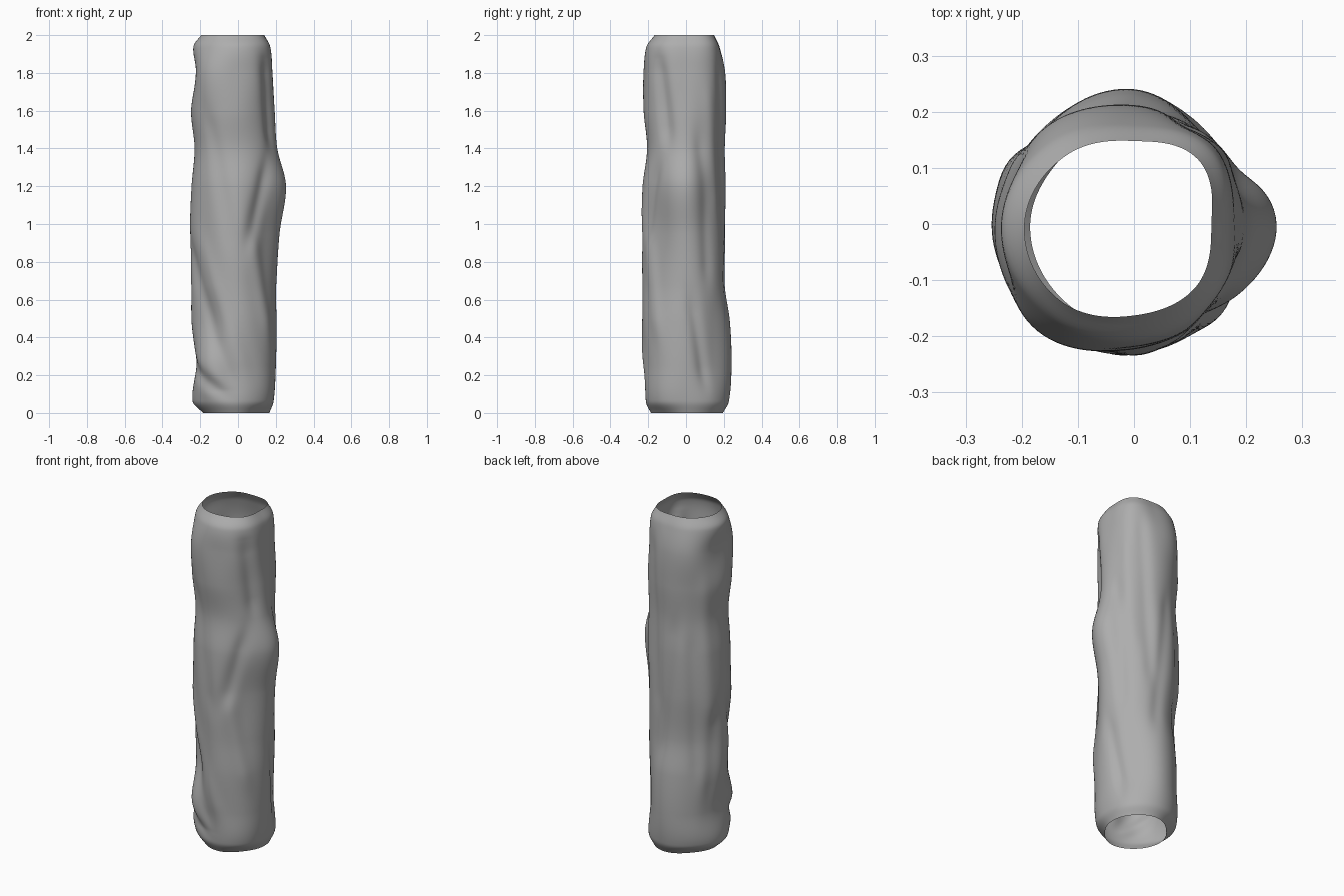
import bpy, bmesh, math

SEG, RINGS = 120, 200

# Cross-sections: height, then radius at every 45 degrees from +x
SECTIONS = [
    (0.00, .165, .180, .195, .175, .185, .185, .185, .158),
    (0.06, .188, .206, .226, .228, .240, .225, .215, .205),
    (0.25, .200, .195, .240, .232, .222, .255, .222, .214),
    (0.48, .204, .198, .232, .230, .246, .218, .230, .214),
    (0.68, .204, .202, .208, .214, .248, .230, .230, .200),
    (0.95, .220, .202, .212, .232, .255, .237, .237, .195),
    (1.20, .254, .200, .212, .232, .246, .237, .230, .218),
    (1.40, .208, .195, .205, .218, .230, .228, .205, .202),
    (1.60, .194, .200, .212, .228, .248, .248, .222, .202),
    (1.80, .182, .200, .205, .233, .220, .256, .220, .208),
    (1.94, .170, .192, .175, .208, .236, .225, .208, .196),
    (2.00, .138, .162, .148, .172, .195, .190, .163, .157),
]

# Folds: start angle, start z, end angle, end z, width, depth (negative = crease)
FOLDS = [
    (-42, 1.78, -32, 1.52, .050, -.020),
    (-52, 1.22, -70, 0.98, .042, -.016),
    (-66, 0.85, -48, 0.50, .042, .010),
    (198, 0.80, 255, 0.22, .042, -.014),
    (222, 0.85, 272, 0.30, .040, .007),
    (215, 0.20, 236, 0.14, .040, -.018),
    (232, 1.50, 262, 0.95, .042, -.008),
    (22, 1.38, 32, 0.80, .040, -.010),
    (38, 1.62, 48, 1.15, .040, .007),
    (12, 0.52, 26, 0.25, .038, -.013),
    (62, 1.75, 75, 0.95, .040, -.009),
    (134, 1.20, 140, 0.55, .040, -.010),
    (165, 0.75, 160, 0.42, .040, -.010),
    (150, 1.55, 155, 0.90, .040, .007),
    (105, 1.30, 85, 0.65, .040, -.008),
]


def hermite(p0, p1, p2, p3, t):
    """Smooth interpolation between p1 and p2; each p is (position, value)."""
    h = p2[0] - p1[0]
    m1 = (p2[1] - p0[1]) / (p2[0] - p0[0]) * h
    m2 = (p3[1] - p1[1]) / (p3[0] - p1[0]) * h
    a, b = p1[1], p2[1]
    return (a + m1 * t + (3 * (b - a) - 2 * m1 - m2) * t * t
            + (2 * (a - b) + m1 + m2) * t ** 3)


def section_radius(row, deg):
    f = (deg % 360) / 45
    i = int(f)
    pts = [(k, row[1 + (i + k) % 8]) for k in (-1, 0, 1, 2)]
    return hermite(*pts, f - i)


def base_radius(deg, z):
    n = len(SECTIONS)
    i = max(k for k in range(n - 1) if SECTIONS[k][0] <= z)
    z0, z1 = SECTIONS[i][0], SECTIONS[i + 1][0]
    pts = [(SECTIONS[k][0], section_radius(SECTIONS[k], deg))
           for k in (max(i - 1, 0), i, i + 1, min(i + 2, n - 1))]
    return hermite(*pts, (z - z0) / (z1 - z0))


def fold_offset(deg, z):
    total = 0
    for a0, z0, a1, z1, width, depth in FOLDS:
        # Position relative to the fold line on the unrolled wall
        k = math.radians(1) * .22
        dx, dz = (a1 - a0) * k, z1 - z0
        px, pz = ((deg - a0 + 180) % 360 - 180) * k, z - z0
        length = math.hypot(dx, dz)
        along = (px * dx + pz * dz) / length
        across = (px * dz - pz * dx) / length
        over = max(-along, along - length, 0)
        total += depth * math.exp(-(across / width) ** 2 - (over / .12) ** 2)
    return total * min(1, z / .12, (2 - z) / .12)


# Open crumpled tube
bm = bmesh.new()
rings = []
for j in range(RINGS + 1):
    z = 2 * j / RINGS
    ring = []
    for i in range(SEG):
        deg = 360 * i / SEG
        r = base_radius(deg, z) + fold_offset(deg, z)
        a = math.radians(deg)
        ring.append(bm.verts.new((r * math.cos(a), r * math.sin(a), z)))
    rings.append(ring)
for lo, hi in zip(rings, rings[1:]):
    for i in range(SEG):
        k = (i + 1) % SEG
        bm.faces.new((lo[i], lo[k], hi[k], hi[i])).smooth = True

mesh = bpy.data.meshes.new("crumpled_tube")
bm.to_mesh(mesh)
bm.free()
tube = bpy.data.objects.new("crumpled_tube", mesh)
bpy.context.collection.objects.link(tube)

# Dark grey surface
grey = bpy.data.materials.new("dark_grey")
grey.diffuse_color = (.42, .42, .42, 1)
mesh.materials.append(grey)
